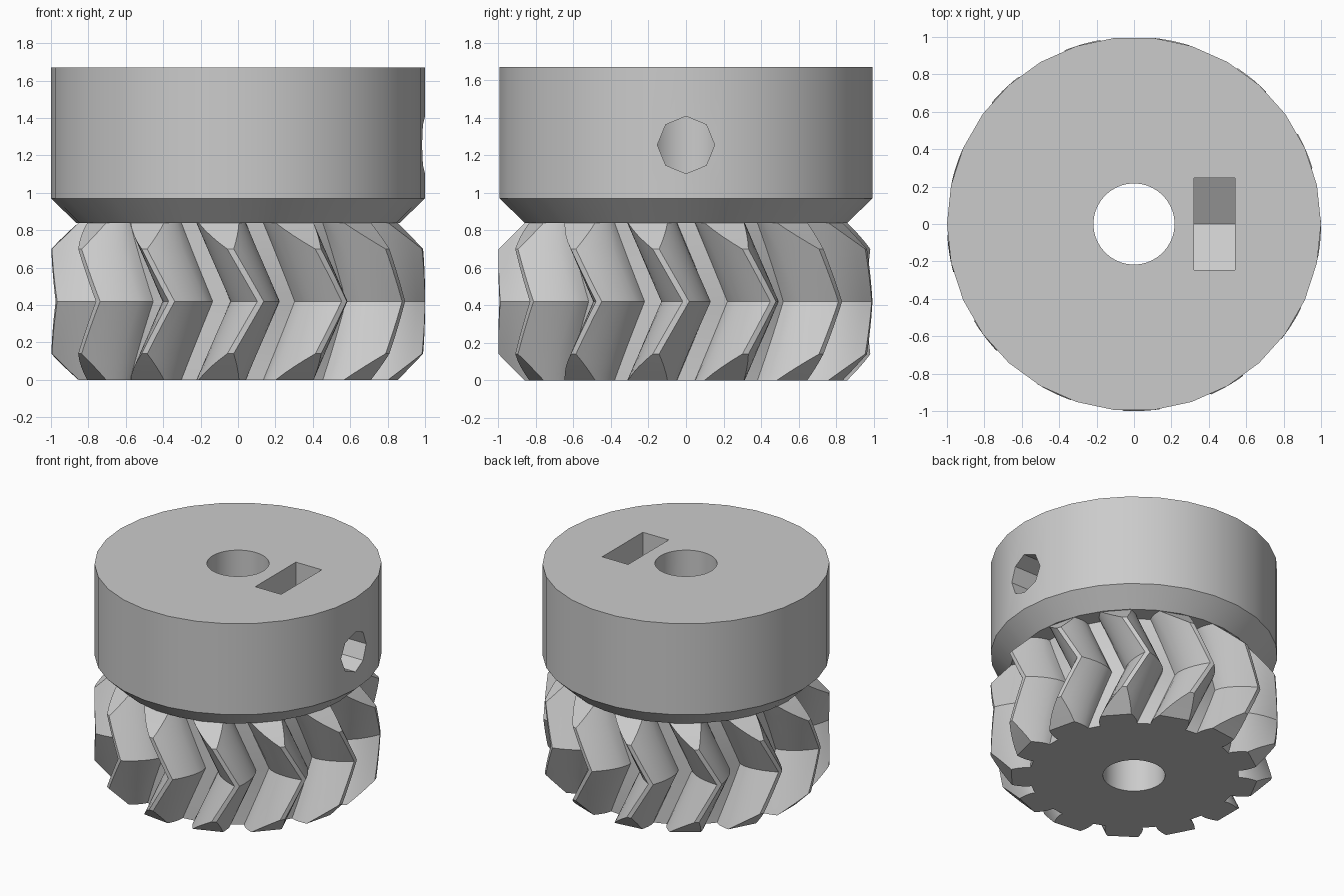
import bpy
import bmesh
import math
from math import sin, cos, pi

if "Cube" in bpy.data.objects:
    bpy.data.objects.remove(bpy.data.objects["Cube"])

grey = bpy.data.materials.new("plain_grey")
grey.use_nodes = True
COLOUR = (0.6, 0.6, 0.6, 1)
grey.diffuse_color = COLOUR
grey.node_tree.nodes["Principled BSDF"].inputs["Base Color"].default_value = COLOUR

TEETH = 13
PITCH = 2 * pi / TEETH
GEAR_H = 0.84
ROOT_R, BASE_R, TIP_R = 0.73, 0.75, 1.0
CHAMFER = 0.14
SCREW_Z = 1.255


def loft(name, rings):
    """Skin equal-length rings of points and cap both ends."""
    bm = bmesh.new()
    rows = [[bm.verts.new(p) for p in ring] for ring in rings]
    n = len(rows[0])
    for a, b in zip(rows, rows[1:]):
        for i in range(n):
            j = (i + 1) % n
            bm.faces.new((a[i], a[j], b[j], b[i]))
    bm.faces.new(rows[0][::-1])
    bm.faces.new(rows[-1])
    bmesh.ops.recalc_face_normals(bm, faces=bm.faces)
    mesh = bpy.data.meshes.new(name)
    bm.to_mesh(mesh)
    bm.free()
    mesh.materials.append(grey)
    obj = bpy.data.objects.new(name, mesh)
    bpy.context.collection.objects.link(obj)
    return obj


def circle(r, z, sides):
    return [(r * cos(2 * pi * i / sides), r * sin(2 * pi * i / sides), z)
            for i in range(sides)]


def involute(r):
    if r <= BASE_R:
        return 0.0
    a = math.acos(BASE_R / r)
    return math.tan(a) - a


def gear_ring(z):
    """One slice of the toothed outline, twisted and chamfered for its height."""
    end = min(z, GEAR_H - z)
    tip = min(TIP_R, TIP_R - CHAMFER + end)
    turn = -PITCH / 2 * (1 - 2 * end / GEAR_H)
    steps = 6
    flank = []
    for i in range(steps + 1):
        r = ROOT_R + (tip - ROOT_R) * i / steps
        flank.append((r, math.radians(10.1) - involute(r)))
    outline = [(r, -a) for r, a in flank] + flank[::-1]
    return [(r * cos(a + turn + k * PITCH), r * sin(a + turn + k * PITCH), z)
            for k in range(TEETH) for r, a in outline]


def cut(obj, cutters):
    for c in cutters:
        mod = obj.modifiers.new("cut", 'BOOLEAN')
        mod.operation = 'DIFFERENCE'
        mod.solver = 'EXACT'
        mod.object = c
    bpy.ops.object.select_all(action='DESELECT')
    obj.select_set(True)
    bpy.context.view_layer.objects.active = obj
    for mod in list(obj.modifiers):
        bpy.ops.object.modifier_apply(modifier=mod.name)
    bpy.ops.object.shade_smooth_by_angle(angle=math.radians(25))


# Herringbone gear: mirrored helical halves with chamfered ends
half = [CHAMFER * i / 4 for i in range(4)]
half += [CHAMFER + (GEAR_H / 2 - CHAMFER) * i / 6 for i in range(7)]
heights = half + [GEAR_H - z for z in half[-2::-1]]
gear = loft("herringbone_gear", [gear_ring(z) for z in heights])

# Hub collar with a tapered lower edge
collar = loft("hub_collar", [circle(r, z, 30) for r, z in
                             ((0.865, GEAR_H), (1, 0.97), (1, 1.67))])

# Cutters: shaft bore, octagonal screw hole, pointed nut slot
bore = loft("bore_cutter", [circle(0.217, z, 40) for z in (-0.1, 1.8)])
screw = loft("screw_cutter", [[(x, u, v + SCREW_Z) for u, v, _ in circle(0.153, 0, 8)]
                              for x in (0, 1.1)])
W = 0.247
slot = [(-W, 1.8), (-W, SCREW_Z - 0.143), (0, SCREW_Z - 0.286),
        (W, SCREW_Z - 0.143), (W, 1.8)]
nut = loft("nut_cutter", [[(x, y, z) for y, z in slot] for x in (0.32, 0.54)])

cut(gear, [bore])
cut(collar, [bore, screw, nut])
for helper in (bore, screw, nut):
    bpy.data.objects.remove(helper)
